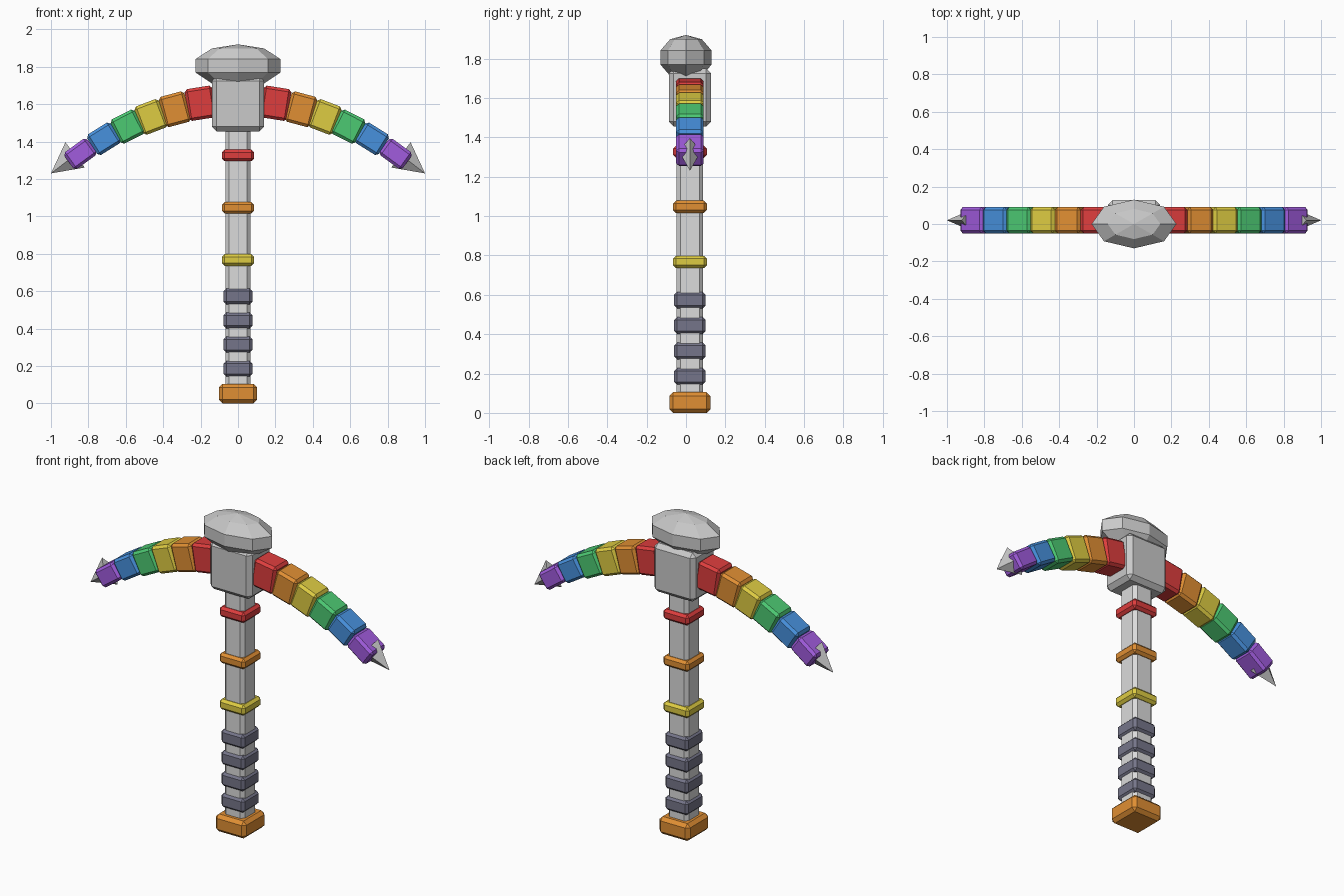
import bpy
from math import radians
from mathutils import Matrix, Vector

if "Cube" in bpy.data.objects:
    bpy.data.objects.remove(bpy.data.objects["Cube"])

MID_Y = 0.02


def linear(c):
    return c / 12.92 if c <= 0.04045 else ((c + 0.055) / 1.055) ** 2.4


def material(name, *rgb):
    mat = bpy.data.materials.new(name)
    color = [linear(c) for c in rgb] + [1.0]
    mat.use_nodes = True
    mat.diffuse_color = color
    mat.node_tree.nodes["Principled BSDF"].inputs["Base Color"].default_value = color
    return mat


red = material("red", 0.87, 0.24, 0.24)
orange = material("orange", 0.88, 0.56, 0.2)
yellow = material("yellow", 0.87, 0.8, 0.26)
green = material("green", 0.3, 0.79, 0.45)
blue = material("blue", 0.28, 0.57, 0.87)
purple = material("purple", 0.63, 0.36, 0.87)
slate = material("slate grip", 0.46, 0.46, 0.54)
pale = material("pale grey shaft", 0.86, 0.86, 0.86)
grey = material("grey metal", 0.79, 0.79, 0.79)


def finish(name, mat):
    obj = bpy.context.object
    obj.name = name
    obj.data.materials.append(mat)
    return obj


def box(name, mat, center, size, bevel, tilt=0):
    """Chamfered box, tilted about the y axis."""
    bpy.ops.mesh.primitive_cube_add(size=1, location=center,
                                    rotation=(0, radians(tilt), 0))
    obj = finish(name, mat)
    obj.data.transform(Matrix.Diagonal(Vector((*size, 1))))
    mod = obj.modifiers.new("chamfer", 'BEVEL')
    mod.width = bevel
    mod.segments = 1
    return obj


def collar(name, mat, low, high, width, depth, bevel):
    box(name, mat, (0, MID_Y, (low + high) / 2), (width, depth, high - low), bevel)


# Shaft, pommel and head block
collar("shaft", pale, 0.05, 1.5, 0.135, 0.135, 0.02)
collar("pommel", orange, 0, 0.105, 0.205, 0.21, 0.02)
collar("head_block", grey, 1.455, 1.75, 0.28, 0.215, 0.025)

# Grip wraps
for i in range(4):
    low = 0.143 + i * 0.129
    collar(f"grip_wrap_{i + 1}", slate, low, low + 0.085, 0.155, 0.16, 0.015)

# Coloured rings
for name, mat, low in (("yellow_ring", yellow, 0.735),
                       ("orange_ring", orange, 1.015),
                       ("red_ring", red, 1.295)):
    collar(name, mat, low, low + 0.063, 0.172, 0.172, 0.015)

# Faceted stone on top
bpy.ops.mesh.primitive_uv_sphere_add(segments=8, ring_count=5, radius=1,
                                     location=(0, 0, 1.805))
gem = finish("top_stone", grey)
gem.scale = (0.239, 0.137, 0.115)

# Curved arms: x, z, length, height, tilt of each segment
segments = (("red", red, 0.2, 1.605, 0.15, 0.172, 9),
            ("orange", orange, 0.337, 1.573, 0.142, 0.168, 15),
            ("yellow", yellow, 0.465, 1.532, 0.14, 0.162, 21),
            ("green", green, 0.59, 1.48, 0.145, 0.146, 27),
            ("blue", blue, 0.717, 1.415, 0.148, 0.13, 32),
            ("purple", purple, 0.843, 1.335, 0.152, 0.11, 36))

for side, sign in (("left", 1), ("right", -1)):
    for name, mat, x, z, length, height, tilt in segments:
        box(f"{side}_arm_{name}", mat, (sign * x, MID_Y, z),
            (length, 0.14, height), 0.015, sign * tilt)

    # Four-sided pointed tip
    base = Vector((sign * 0.871, MID_Y, 1.329))
    apex = Vector((sign * 1.0, MID_Y, 1.23))
    axis = apex - base
    bpy.ops.mesh.primitive_cone_add(vertices=4, radius1=1, radius2=0, depth=1)
    tip = finish(f"{side}_tip", grey)
    tip.data.transform(Matrix.Diagonal((0.085, 0.056, axis.length, 1)))
    tip.location = (base + apex) / 2
    tip.rotation_euler = (0, sign * radians(127.5), 0)
